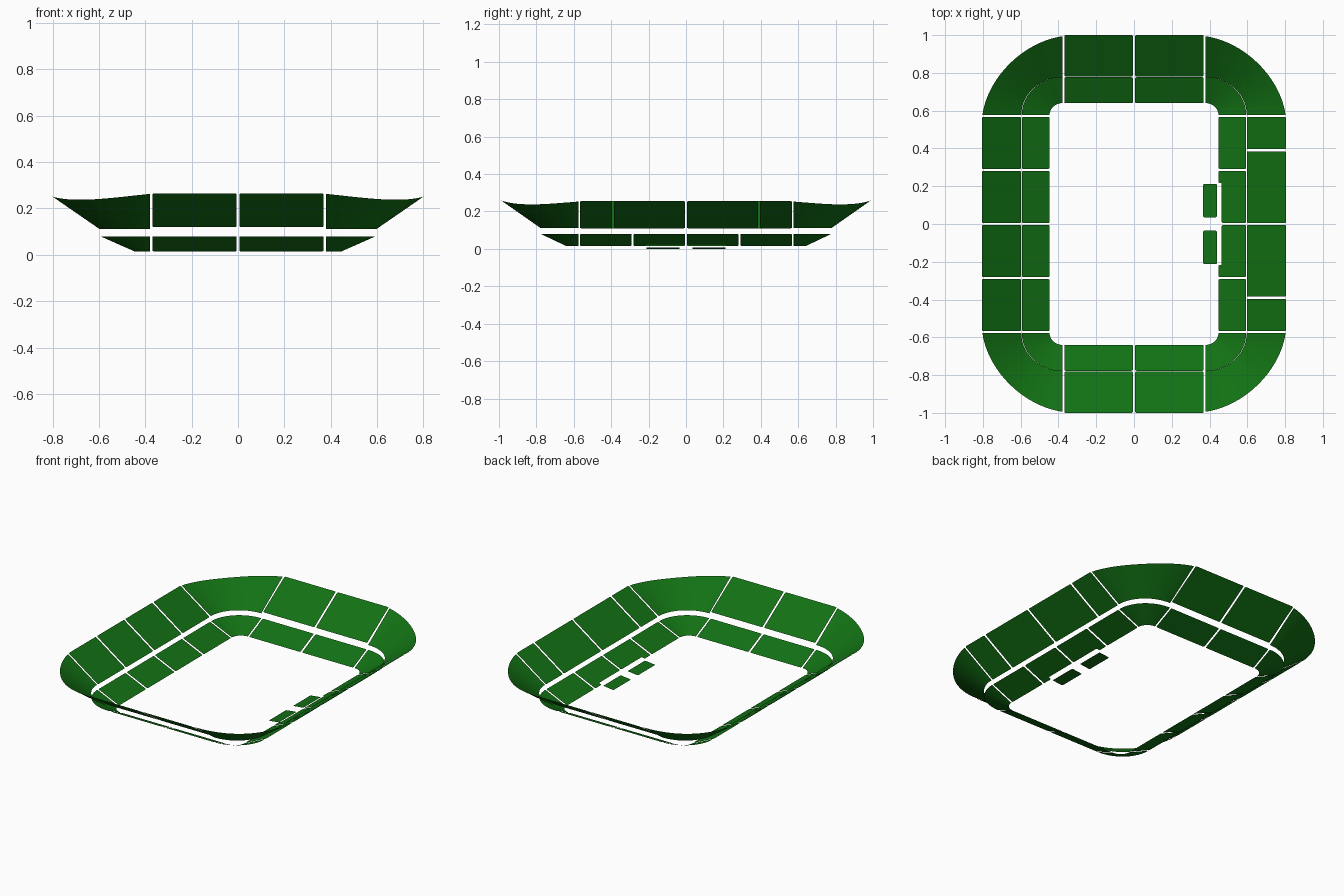
import bpy, bmesh, math

cube = bpy.data.objects.get("Cube")
if cube:
    bpy.data.objects.remove(cube, do_unlink=True)

green = bpy.data.materials.new("stand_green")
green.use_nodes = True
colour = (0.006, 0.165, 0.007, 1)
green.diffuse_color = colour
bsdf = next(n for n in green.node_tree.nodes if n.type == 'BSDF_PRINCIPLED')
bsdf.inputs["Base Color"].default_value = colour


def finish(name, bm, smooth=False):
    """Turn every face upwards and make the object."""
    bm.normal_update()
    bmesh.ops.reverse_faces(bm, faces=[f for f in bm.faces if f.normal.z < 0])
    me = bpy.data.meshes.new(name)
    bm.to_mesh(me)
    bm.free()
    me.materials.append(green)
    ob = bpy.data.objects.new(name, me)
    bpy.context.collection.objects.link(ob)
    if smooth:
        bpy.ops.object.select_all(action='DESELECT')
        ob.select_set(True)
        bpy.context.view_layer.objects.active = ob
        bpy.ops.object.shade_smooth_by_angle()


def panel(name, outline):
    """Thin flat panel with slightly rounded corners."""
    bm = bmesh.new()
    bm.faces.new([bm.verts.new(p) for p in outline])
    bmesh.ops.bevel(bm, geom=bm.verts[:], offset=0.007, segments=3,
                    profile=0.5, affect='VERTICES')
    finish(name, bm)


# Tier sections: (inner distance, inner z, outer distance, outer z)
SIDE = {"lower": (0.447, 0.015, 0.594, 0.08), "upper": (0.597, 0.11, 0.805, 0.255)}
END = {"lower": (0.64, 0.015, 0.777, 0.08), "upper": (0.781, 0.12, 1.0, 0.265)}

# End stands, two bays each
for tier, (d0, z0, d1, z1) in END.items():
    for s, end in ((-1, "front"), (1, "back")):
        for m, side in ((-1, "right"), (1, "left")):
            a, b = m * 0.006, m * 0.369
            panel(f"{end}_{tier}_stand_{side}",
                  [(a, s * d0, z0), (b, s * d0, z0), (b, s * d1, z1), (a, s * d1, z1)])

# Side stands, split along y; the left upper tier has longer middle bays
for tier, (d0, z0, d1, z1) in SIDE.items():
    for s, side in ((-1, "right"), (1, "left")):
        seam = 0.39 if (tier == "upper" and s == 1) else 0.286
        for m, half in ((-1, "front"), (1, "back")):
            for bay, y0, y1 in (("middle", 0.006, seam - 0.006), ("outer", seam + 0.006, 0.566)):
                name = f"{side}_{tier}_stand_{half}_{bay}"
                a, b = m * y0, m * y1
                top = [(s * d1, b, z1), (s * d1, a, z1)]
                if tier == "lower" and s == 1 and bay == "middle":
                    # Notch behind the dugouts
                    xn, yn = 0.464, m * 0.218
                    zn = z0 + (xn - d0) / (d1 - d0) * (z1 - z0)
                    panel(name, [(xn, a, zn), (xn, yn, zn), (d0, yn, z0), (d0, b, z0)] + top)
                else:
                    panel(name, [(s * d0, a, z0), (s * d0, b, z0)] + top)

# Corner stands: (inner rx, ry, z, outer rx, ry, side z, end z, dip at the diagonal)
CX, CY, SEG, ROWS = 0.379, 0.576, 24, 4
CORNER = {"lower": (0.068, 0.064, 0.015, 0.215, 0.201, 0.08, 0.08, 0.0),
          "upper": (0.218, 0.201, 0.111, 0.424, 0.418, 0.253, 0.263, 0.022)}
for tier, (ix, iy, iz, ox, oy, zs, ze, dip) in CORNER.items():
    for sx, side in ((-1, "right"), (1, "left")):
        for sy, end in ((-1, "front"), (1, "back")):
            bm = bmesh.new()
            grid = []
            for i in range(SEG + 1):
                t = math.pi / 2 * i / SEG
                d = dip * math.sin(2 * t)
                c, n = math.cos(t), math.sin(t)
                zo = zs + (ze - zs) * n - d
                row = []
                for j in range(ROWS + 1):
                    f = j / ROWS
                    rx = ix + (ox - 1.4 * d - ix) * f
                    ry = iy + (oy - 1.4 * d - iy) * f
                    row.append(bm.verts.new((sx * (CX + rx * c), sy * (CY + ry * n),
                                             iz + (zo - iz) * f)))
                grid.append(row)
            for i in range(SEG):
                for j in range(ROWS):
                    bm.faces.new((grid[i][j], grid[i + 1][j],
                                  grid[i + 1][j + 1], grid[i][j + 1]))
            finish(f"{end}_{side}_{tier}_corner", bm, smooth=True)

# Dugouts beside the pitch
for m, half in ((-1, "front"), (1, "back")):
    a, b = m * 0.035, m * 0.212
    panel(f"dugout_{half}", [(0.366, a, 0.0), (0.439, a, 0.008),
                             (0.439, b, 0.008), (0.366, b, 0.0)])
